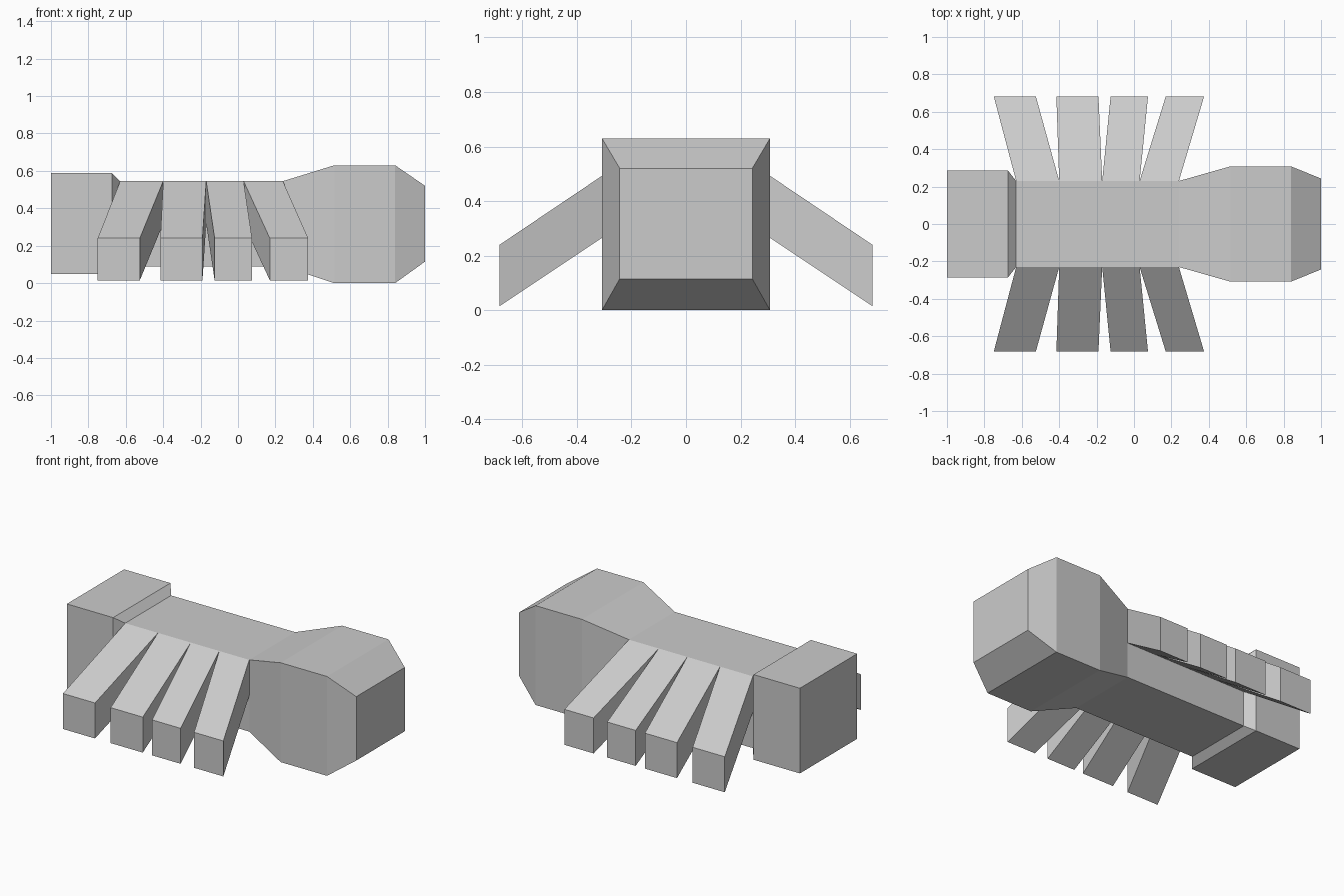
import bpy
import bmesh

if "Cube" in bpy.data.objects:
    bpy.data.objects.remove(bpy.data.objects["Cube"])

# Body stations along x: (x, half width, bottom z, top z)
stations = [
    (-1.00, 0.287, 0.05, 0.59),
    (-0.675, 0.287, 0.05, 0.59),
    (-0.63, 0.23, 0.09, 0.545),
    (-0.40, 0.23, 0.09, 0.545),
    (-0.17, 0.23, 0.09, 0.545),
    (0.03, 0.23, 0.09, 0.545),
    (0.24, 0.23, 0.09, 0.545),
    (0.515, 0.308, 0.00, 0.63),
    (0.84, 0.308, 0.00, 0.63),
    (1.00, 0.243, 0.115, 0.52),
]
# Leg tips: first station of the leg root -> x range at the tip
leg_tips = {2: (-0.75, -0.525), 3: (-0.415, -0.19),
            4: (-0.125, 0.075), 5: (0.17, 0.375)}
TIP_Y, TIP_BOTTOM, TIP_TOP = 0.683, 0.015, 0.24

bm = bmesh.new()


def ring(x, w, z0, z1):
    """Rectangular section with a mid point on each side."""
    zm = (z0 + z1) / 2
    pts = [(w, z0), (w, zm), (w, z1), (-w, z1), (-w, zm), (-w, z0)]
    return [bm.verts.new((x, y, z)) for y, z in pts]


# Head, trunk and rear as one skin
rings = [ring(*s) for s in stations]
leg_roots = []
for i, (a, b) in enumerate(zip(rings, rings[1:])):
    for k in range(6):
        n = (k + 1) % 6
        face = bm.faces.new((a[k], a[n], b[n], b[k]))
        if i in leg_tips and k in (1, 3):   # upper half of each side
            leg_roots.append((face, leg_tips[i]))
bm.faces.new(rings[0])
bm.faces.new(rings[-1])

# Legs pulled out of the trunk sides, splayed and sloping down
for face, (x0, x1) in leg_roots:
    c = face.calc_center_median()
    tip = bmesh.ops.extrude_discrete_faces(bm, faces=[face])["faces"][0]
    for v in tip.verts:
        v.co = (x0 if v.co.x < c.x else x1,
                TIP_Y if c.y > 0 else -TIP_Y,
                TIP_BOTTOM if v.co.z < c.z else TIP_TOP)

bmesh.ops.recalc_face_normals(bm, faces=bm.faces[:])
mesh = bpy.data.meshes.new("body_with_legs")
bm.to_mesh(mesh)
bm.free()
bpy.context.collection.objects.link(bpy.data.objects.new("body_with_legs", mesh))
